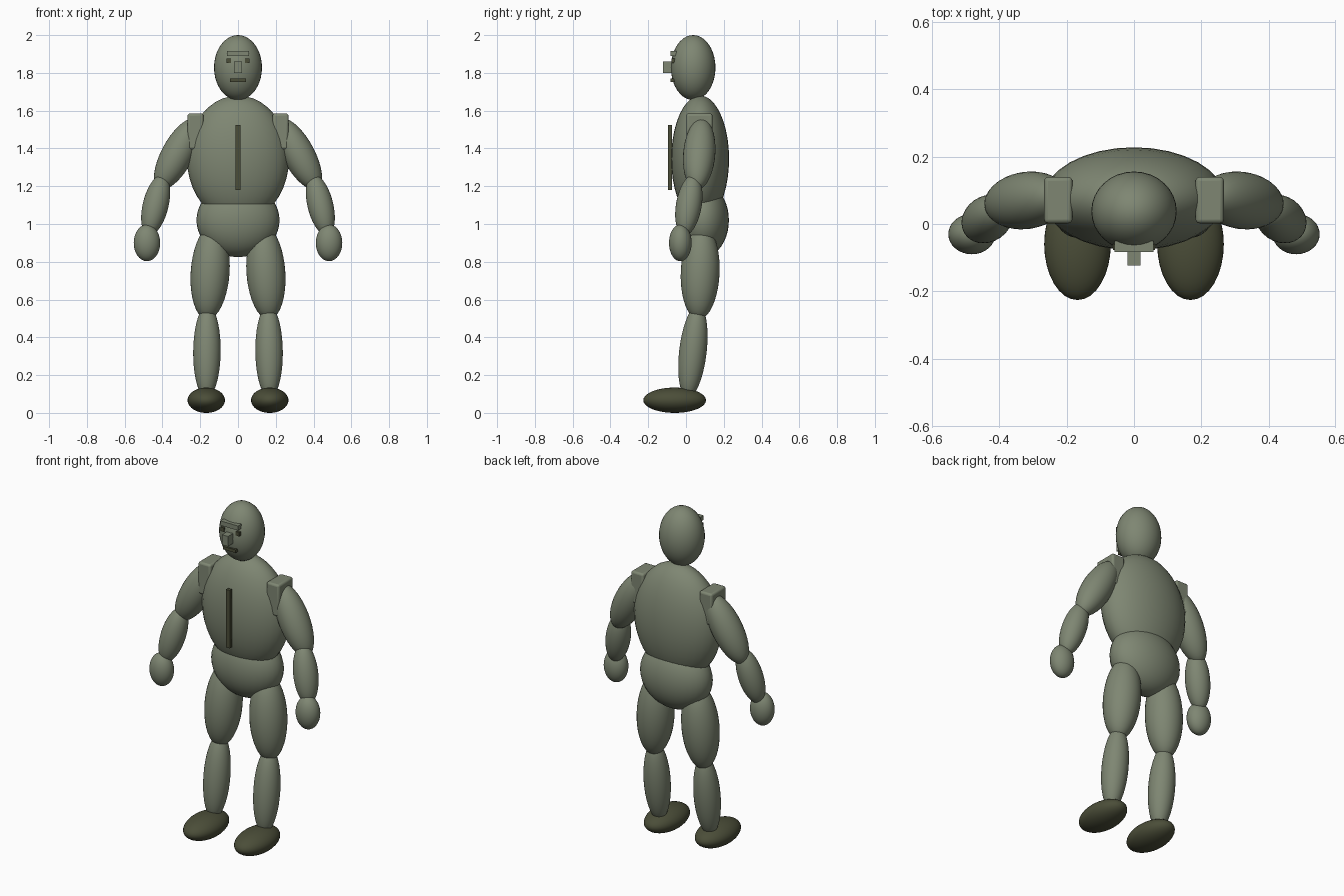
import bpy
from mathutils import Vector

if "Cube" in bpy.data.objects:
    bpy.data.objects.remove(bpy.data.objects["Cube"], do_unlink=True)


def material(name, rgb):
    mat = bpy.data.materials.new(name)
    mat.use_nodes = True
    mat.diffuse_color = (*rgb, 1)
    mat.node_tree.nodes["Principled BSDF"].inputs["Base Color"].default_value = (*rgb, 1)
    return mat


GREEN = material("grey_green", (0.21, 0.24, 0.17))
DARK = material("dark_olive", (0.07, 0.075, 0.04))


def finish(name, mat):
    ob = bpy.context.object
    ob.name = name
    ob.data.materials.append(mat)
    bpy.ops.object.transform_apply(location=False, rotation=True, scale=True)
    return ob


def ellipsoid(name, centre, radii, mat=GREEN):
    bpy.ops.mesh.primitive_uv_sphere_add(segments=32, ring_count=20, location=centre)
    bpy.context.object.scale = radii
    ob = finish(name, mat)
    bpy.ops.object.shade_smooth()
    return ob


def limb(name, start, end, radius):
    # Ellipsoid whose poles sit at the two given points
    a, b = Vector(start), Vector(end)
    bpy.ops.mesh.primitive_uv_sphere_add(segments=32, ring_count=20, location=(a + b) / 2)
    ob = bpy.context.object
    ob.scale = (radius, radius, (b - a).length / 2)
    ob.rotation_euler = (a - b).to_track_quat('Z', 'Y').to_euler()
    finish(name, GREEN)
    bpy.ops.object.shade_smooth()


def box(name, low, high, mat=GREEN, bevel=0.0):
    a, b = Vector(low), Vector(high)
    bpy.ops.mesh.primitive_cube_add(size=1, location=(a + b) / 2)
    bpy.context.object.scale = b - a
    ob = finish(name, mat)
    if bevel:
        mod = ob.modifiers.new("rounded_edges", 'BEVEL')
        mod.width, mod.segments = bevel, 3
        bpy.ops.object.shade_smooth_by_angle()


# Head and trunk
ellipsoid("head", (0, 0.038, 1.828), (0.127, 0.118, 0.172))
ellipsoid("torso", (0, 0.075, 1.345), (0.27, 0.153, 0.335))
ellipsoid("pelvis", (0, 0.09, 1.02), (0.22, 0.137, 0.195))

# Face and jacket front
box("brow", (-0.058, -0.083, 1.89), (0.058, -0.05, 1.917))
box("nose", (-0.02, -0.123, 1.8), (0.02, -0.065, 1.86))
box("mouth", (-0.042, -0.083, 1.752), (0.042, -0.055, 1.77), DARK)
box("zip", (-0.013, -0.095, 1.18), (0.013, -0.075, 1.525), DARK)

# Paired parts
for side, s in (("left", 1), ("right", -1)):
    box(side + "_eye", (s * 0.05 - 0.012, -0.077, 1.853),
        (s * 0.05 + 0.012, -0.05, 1.877), DARK)
    box(side + "_shoulder_pad", (s * 0.225 - 0.042, 0.002, 1.395),
        (s * 0.225 + 0.042, 0.14, 1.585), bevel=0.012)
    limb(side + "_upper_arm", (s * 0.22, 0.085, 1.555), (s * 0.42, 0.055, 1.185), 0.085)
    limb(side + "_forearm", (s * 0.397, 0.042, 1.26), (s * 0.475, -0.012, 0.94), 0.068)
    ellipsoid(side + "_hand", (s * 0.482, -0.03, 0.9), (0.07, 0.06, 0.097))
    limb(side + "_thigh", (s * 0.13, 0.085, 0.995), (s * 0.165, 0.065, 0.495), 0.103)
    limb(side + "_shin", (s * 0.162, 0.065, 0.57), (s * 0.167, 0.008, 0.08), 0.073)
    ellipsoid(side + "_boot", (s * 0.168, -0.06, 0.067), (0.099, 0.166, 0.067), DARK)
